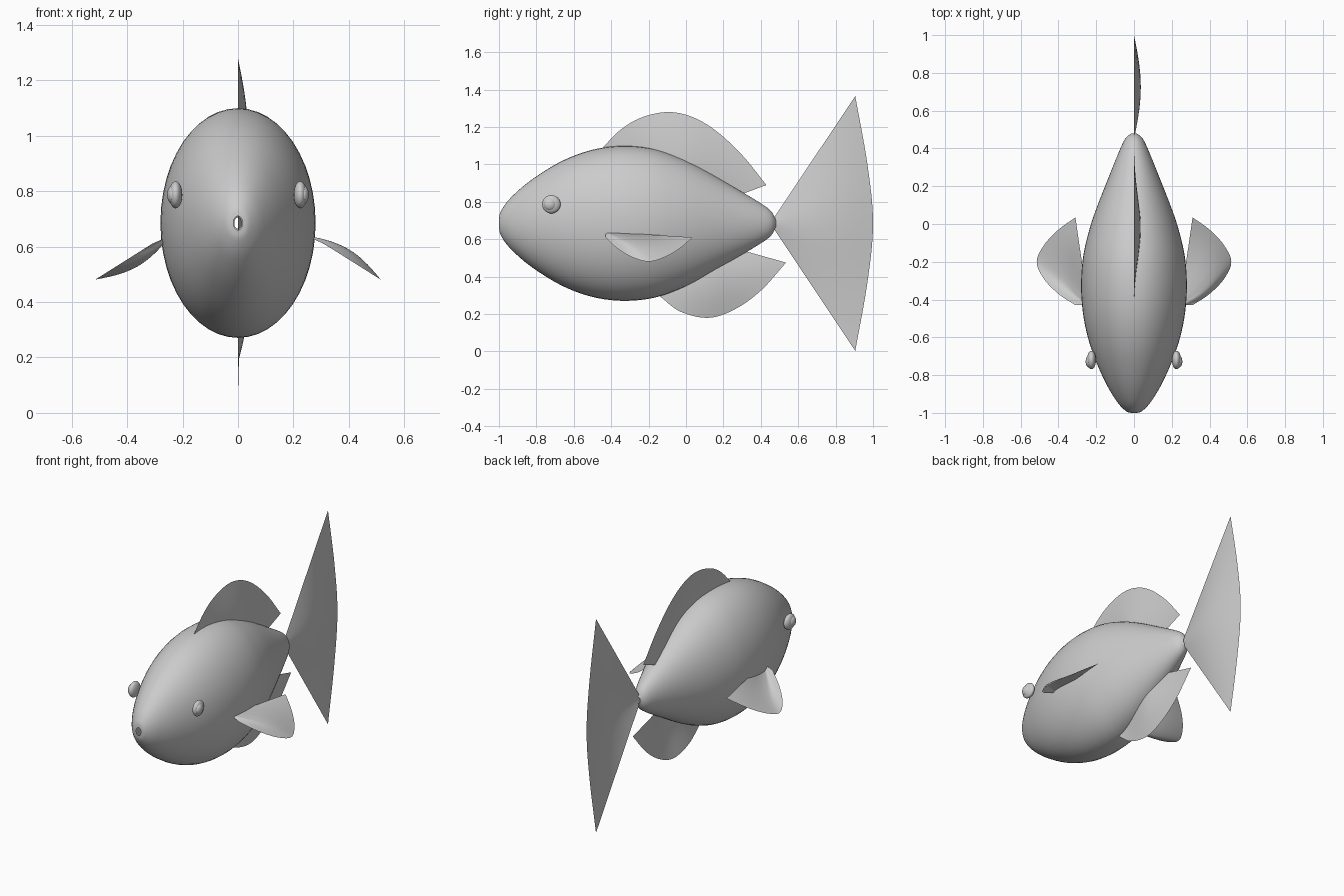
import bpy, bmesh
from math import sin, cos, pi
from mathutils import Vector

if "Cube" in bpy.data.objects:
    bpy.data.objects.remove(bpy.data.objects["Cube"])


def smooth_path(pts, n):
    """Catmull-Rom curve through the points, n steps per span."""
    p = [Vector(q) for q in pts]
    p = [2 * p[0] - p[1]] + p + [2 * p[-1] - p[-2]]
    out = []
    for i in range(1, len(p) - 2):
        a, b, c, d = p[i - 1:i + 3]
        for k in range(n):
            t = k / n
            out.append(0.5 * (2 * b + (c - a) * t + (2 * a - 5 * b + 4 * c - d) * t * t
                              + (3 * b - a - 3 * c + d) * t ** 3))
    return out + [p[-2]]


def grid_object(name, rows, closed=False):
    """Smooth sheet from rows of points."""
    bm = bmesh.new()
    vs = [[bm.verts.new(p) for p in r] for r in rows]
    m = len(rows[0])
    for r0, r1 in zip(vs, vs[1:]):
        for j in range(m if closed else m - 1):
            k = (j + 1) % m
            bm.faces.new((r0[j], r0[k], r1[k], r1[j]))
    bmesh.ops.remove_doubles(bm, verts=bm.verts, dist=1e-5)
    bmesh.ops.recalc_face_normals(bm, faces=bm.faces)
    for f in bm.faces:
        f.smooth = True
    me = bpy.data.meshes.new(name)
    bm.to_mesh(me)
    bm.free()
    ob = bpy.data.objects.new(name, me)
    bpy.context.collection.objects.link(ob)
    return ob


def fin(name, apex, edge, bulge):
    """Fan from a root point to a curved outer edge, bellied to one side."""
    apex, bulge = Vector(apex), Vector(bulge)
    outer = smooth_path(edge, 8)
    steps = 14
    rows = []
    for i in range(steps + 1):
        v = i / steps
        rows.append([apex.lerp(q, v) + bulge * sin(pi * v) * sin(pi * j / (len(outer) - 1))
                     for j, q in enumerate(outer)])
    return grid_object(name, rows)


# Body: elliptical sections along y, with small openings at both ends
CZ, RATIO = 0.685, 0.676
profile = [(-1, .025), (-.99, .064), (-.94, .134), (-.83, .23), (-.67, .33), (-.51, .391),
           (-.35, .414), (-.19, .402), (-.05, .358), (.08, .296), (.267, .187),
           (.4, .107), (.455, .065), (.48, .02)]
SEG = 48
rows = [[(RATIO * h * cos(2 * pi * k / SEG), y, CZ + h * sin(2 * pi * k / SEG))
         for k in range(SEG)] for y, h in smooth_path(profile, 4)]
grid_object("body", rows, closed=True)

# Tail, dorsal and lower fins in the middle plane
B = 0.036
plane = lambda pts: [(0, y, z) for y, z in pts]
fin("tail_fin", (0, .45, CZ),
    plane([(.905, 1.365), (.97, 1.0), (1.0, CZ), (.97, .37), (.905, .003)]), (B, 0, 0))
fin("dorsal_fin", (0, 0, .73),
    plane([(-.45, 1.085), (-.35, 1.185), (-.24, 1.25), (-.1, 1.28), (.03, 1.255),
           (.16, 1.18), (.3, 1.05), (.43, .89)]), (B, 0, 0))
fin("lower_fin", (0, .1, .597),
    plane([(-.14, .295), (-.03, .213), (.12, .18), (.26, .225), (.4, .325), (.535, .475)]),
    (B, 0, 0))

# Side fins and eyes, one per side
side_edge = [(.31, -.43), (.40, -.37), (.477, -.29), (.515, -.2), (.475, -.11),
             (.40, -.03), (.31, .035)]
for side, s in (("right", 1), ("left", -1)):
    fin(side + "_side_fin", (s * .243, -.43, .64),
        [(s * x, y, .61 - (x - .31) * .63) for x, y in side_edge],
        (B * .53, 0, s * B * .85))
    for part, x, y, rx, r in (("eye", .225, -.72, .024, .049), ("pupil", .235, -.728, .021, .033)):
        bpy.ops.mesh.primitive_uv_sphere_add(segments=24, ring_count=16, radius=1,
                                             location=(s * x, y, .787))
        ob = bpy.context.object
        ob.name = side + "_" + part
        ob.scale = (rx, r, r)
        bpy.ops.object.shade_smooth()
